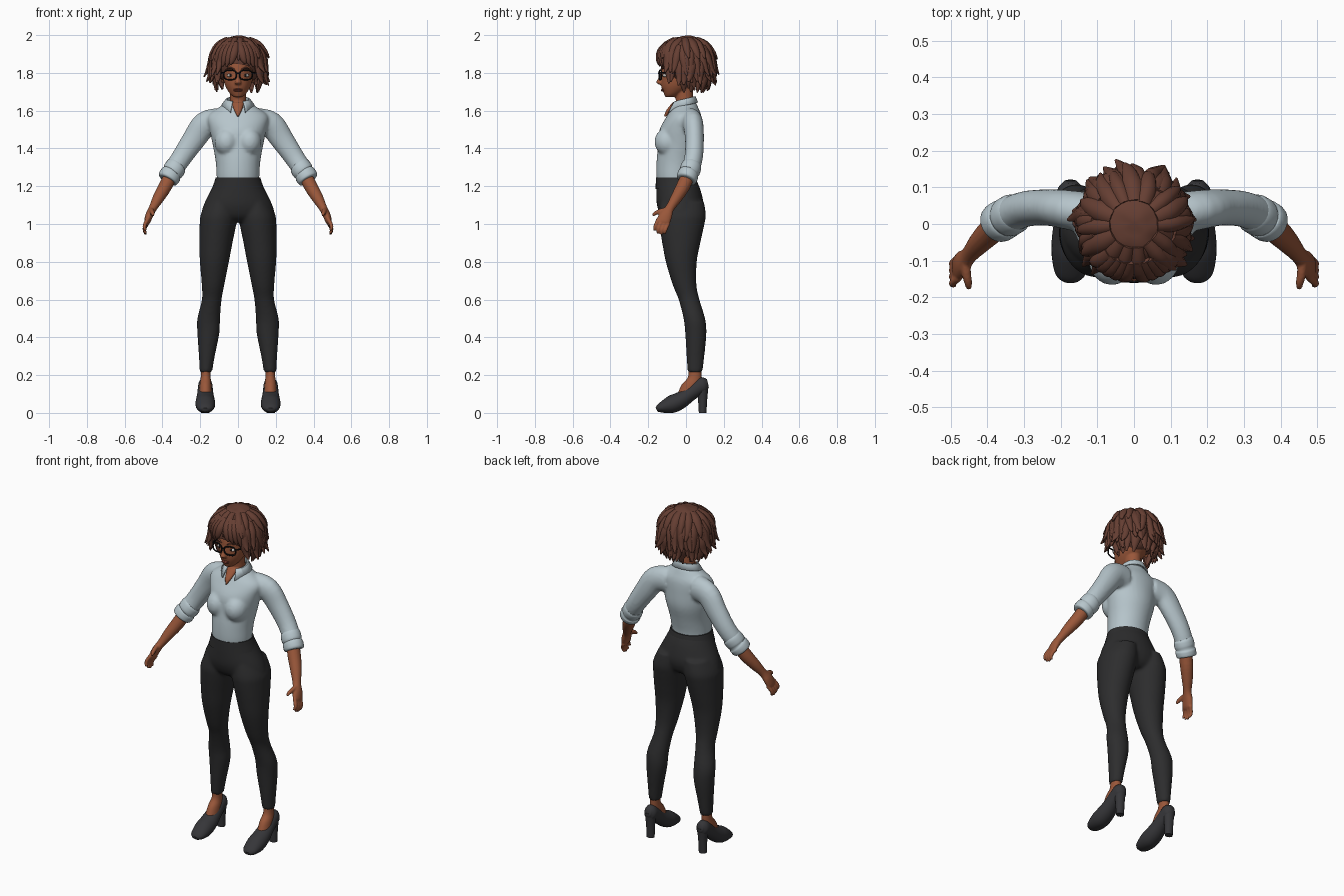
import bpy, bmesh, math, random
from math import sin, cos, pi, radians
from mathutils import Vector, Matrix, noise

random.seed(4)
if "Cube" in bpy.data.objects:
    bpy.data.objects.remove(bpy.data.objects["Cube"])


def material(name, r, g, b):
    m = bpy.data.materials.new(name)
    m.use_nodes = True
    m.diffuse_color = (r, g, b, 1)
    node = m.node_tree.nodes["Principled BSDF"]
    node.inputs["Base Color"].default_value = (r, g, b, 1)
    node.inputs["Roughness"].default_value = 0.8
    return m


SKIN = material("brown skin", .32, .095, .042)
HAIR = material("brown hair", .13, .048, .032)
SHIRT = material("pale blue shirt", .47, .56, .6)
TROUSERS = material("charcoal trousers", .026, .026, .027)
SHOE = material("dark grey leather", .036, .036, .04)
FRAME = material("black frames", .006, .006, .007)
LIP = material("dark lips", .2, .045, .03)
WHITE = material("eye white", .6, .57, .53)

X, Y = Vector((1, 0, 0)), Vector((0, 1, 0))


def resample(stations, k):
    """Catmull-Rom interpolation of the stations."""
    s = [Vector(p) for p in stations]
    out = []
    for i in range(len(s) - 1):
        p0, p1, p2, p3 = s[max(i - 1, 0)], s[i], s[i + 1], s[min(i + 2, len(s) - 1)]
        for j in range(k):
            t = j / k
            out.append(p1 + (p2 - p0) * (t / 2) + (p0 * 2 - p1 * 5 + p2 * 4 - p3) * (t * t / 2)
                       + (p1 * 3 - p0 - p2 * 3 + p3) * (t ** 3 / 2))
    return out + [s[-1]]


def loft(bm, stations, side=1, ref=Y, flat=False, n=20, k=4):
    """Tube of ellipses through stations (x, y, z, a, b); flat keeps the rings level."""
    pts = resample(stations, k)
    centres = [Vector((p[0] * side, p[1], p[2])) for p in pts]
    rings = []
    for i, (c, p) in enumerate(zip(centres, pts)):
        u, v = X, Y
        if not flat:
            t = centres[min(i + 1, len(pts) - 1)] - centres[max(i - 1, 0)]
            u = t.cross(ref).normalized()
            v = u.cross(t).normalized()
        angles = [2 * pi * j / n for j in range(n)]
        rings.append([bm.verts.new(c + u * p[3] * cos(w) + v * p[4] * sin(w)) for w in angles])
    for r, q in zip(rings, rings[1:]):
        for j in range(n):
            bm.faces.new((r[j], r[(j + 1) % n], q[(j + 1) % n], q[j]))
    bm.faces.new(rings[0])
    bm.faces.new(rings[-1])


def ball(bm, centre, radii, side=1, segments=24):
    c = Vector((centre[0] * side, centre[1], centre[2]))
    return bmesh.ops.create_uvsphere(bm, u_segments=segments, v_segments=segments // 2, radius=1,
                                     matrix=Matrix.LocRotScale(c, None, Vector(radii)))["verts"]


def finish(name, bm, mat, voxel=0, repeat=3, thick=0):
    bmesh.ops.recalc_face_normals(bm, faces=bm.faces)
    mesh = bpy.data.meshes.new(name)
    bm.to_mesh(mesh)
    bm.free()
    mesh.materials.append(mat)
    ob = bpy.data.objects.new(name, mesh)
    bpy.context.collection.objects.link(ob)
    bpy.ops.object.select_all(action='DESELECT')
    ob.select_set(True)
    bpy.context.view_layer.objects.active = ob
    bpy.ops.object.shade_smooth_by_angle(angle=radians(50))
    if voxel:
        # Blend the overlapping volumes into one skin
        m = ob.modifiers.new("blend", 'REMESH')
        m.mode, m.voxel_size, m.use_smooth_shade = 'VOXEL', voxel, True
        m = ob.modifiers.new("soften", 'SMOOTH')
        m.factor, m.iterations = 0.5, repeat
    if thick:
        ob.modifiers.new("thickness", 'SOLIDIFY').thickness = thick
    return ob


def wire(name, points, mat, radius, cyclic=False):
    cu = bpy.data.curves.new(name, 'CURVE')
    cu.dimensions, cu.bevel_depth, cu.bevel_resolution = '3D', radius, 1
    sp = cu.splines.new('POLY')
    sp.points.add(len(points) - 1)
    for p, co in zip(sp.points, points):
        p.co = (*co, 1)
    sp.use_cyclic_u = cyclic
    cu.materials.append(mat)
    bpy.context.collection.objects.link(bpy.data.objects.new(name, cu))


SIDES = ((1, "left"), (-1, "right"))

# Trousers: pelvis and two legs blended together
bm = bmesh.new()
loft(bm, [(0, -.05, 1.235, .118, .104), (0, -.04, 1.18, .143, .117), (0, -.03, 1.1, .182, .124),
          (0, -.025, 1.04, .192, .105), (0, -.02, 1.01, .14, .07)], flat=True, n=32)
for s, _ in SIDES:
    loft(bm, [(.085, -.02, 1.12, .08, .115), (.1, -.02, 1.05, .097, .125), (.106, -.022, 1, .097, .12),
              (.117, -.025, .9, .088, .101), (.125, -.025, .8, .077, .082), (.132, -.008, .68, .06, .063),
              (.139, .016, .6, .052, .055), (.155, .044, .5, .06, .057), (.157, .052, .42, .058, .056),
              (.165, .05, .3, .042, .047), (.17, .048, .216, .033, .039)], s, flat=True, n=28)
finish("trousers", bm, TROUSERS, .009)

# Waistband
bm = bmesh.new()
loft(bm, [(0, -.046, 1.185, .139, .115), (0, -.05, 1.22, .126, .11), (0, -.053, 1.247, .118, .106)],
     flat=True, n=40)
finish("waistband", bm, TROUSERS)

# Shirt: torso, bust and sleeves blended together
bm = bmesh.new()
loft(bm, [(0, -.05, 1.19, .108, .098), (0, -.055, 1.25, .113, .102), (0, -.046, 1.33, .118, .11),
          (0, -.03, 1.42, .134, .117), (0, -.026, 1.5, .15, .114), (0, -.01, 1.57, .16, .092),
          (0, -.005, 1.615, .105, .07), (0, -.003, 1.645, .062, .056)], flat=True, n=36)
for s, _ in SIDES:
    ball(bm, (.06, -.095, 1.435), (.065, .072, .075), s)
    loft(bm, [(.1, .025, 1.54, .075, .058), (.175, .038, 1.525, .07, .054), (.235, .045, 1.445, .062, .05),
              (.3, .04, 1.35, .054, .049), (.35, .018, 1.275, .051, .049)], s)
finish("shirt", bm, SHIRT, .009, 4)

# Rolled cuffs
for s, label in SIDES:
    bm = bmesh.new()
    loft(bm, [(.32, .033, 1.315, .05, .048), (.328, .029, 1.305, .056, .054), (.342, .02, 1.282, .057, .055),
              (.35, .016, 1.27, .053, .051), (.356, .012, 1.262, .058, .056), (.371, .002, 1.238, .056, .054),
              (.374, 0, 1.233, .045, .044)], s, k=3)
    finish(label + "_cuff", bm, SHIRT)

# Collar: folded strip that drops into two points at the front
bm = bmesh.new()
gap, count = radians(28), 40
rows = []
for i in range(count + 1):
    w = gap + (2 * pi - 2 * gap) * i / count
    f = cos(w)
    drop = max(0, f) ** 4
    rows.append([bm.verts.new((rx * sin(w), -.01 - ry * f - out * drop, z - .014 * f - dip * drop))
                 for rx, ry, z, out, dip in ((.056, .054, 1.625, 0, 0), (.056, .055, 1.662, 0, 0),
                                             (.064, .061, 1.662, .003, .006), (.088, .074, 1.63, .03, .042))])
for r, q in zip(rows, rows[1:]):
    for j in range(3):
        bm.faces.new((r[j], r[j + 1], q[j + 1], q[j]))
finish("collar", bm, SHIRT, thick=.008)

# Forearms and hands
for s, label in SIDES:
    bm = bmesh.new()
    loft(bm, [(.345, .02, 1.28, .036, .036), (.385, -.015, 1.2, .036, .037), (.42, -.05, 1.14, .031, .031),
              (.45, -.085, 1.085, .022, .024), (.468, -.105, 1.05, .021, .034), (.48, -.12, 1.015, .017, .036),
              (.484, -.124, 1, .011, .028)], s, n=16)
    for i in range(4):
        y, z = -.146 + .018 * i, 1.025 - .006 * i
        reach = .9 if i in (0, 3) else 1.05
        loft(bm, [(.478, y, z, .011, .011), (.492, y - .012, z - .028 * reach, .0105, .0105),
                  (.495, y - .018, z - .048 * reach, .0095, .0095),
                  (.488, y - .022, z - .066 * reach, .006, .006)], s, n=10)
    loft(bm, [(.46, -.1, 1.075, .015, .015), (.457, -.135, 1.068, .013, .013), (.452, -.16, 1.058, .011, .011),
              (.45, -.176, 1.045, .007, .007)], s, ref=X, n=10)
    finish(label + "_arm", bm, SKIN, .0045, 2)

# Feet and heeled shoes
for s, label in SIDES:
    bm = bmesh.new()
    loft(bm, [(.17, .047, .25, .026, .033), (.171, .046, .19, .026, .035), (.172, .028, .15, .031, .05),
              (.172, .005, .1, .034, .05)], s, flat=True)
    finish(label + "_foot", bm, SKIN)
    bm = bmesh.new()
    loft(bm, [(.173, -.155, .016, .012, .022), (.173, -.135, .026, .026, .042), (.173, -.08, .044, .046, .052),
              (.173, -.03, .066, .045, .05), (.173, .02, .1, .039, .043), (.173, .065, .134, .042, .039),
              (.173, .095, .15, .042, .035), (.173, .116, .156, .022, .018)], s, ref=X, n=24)
    for v in bm.verts:
        v.co.z = max(v.co.z, 0)
    loft(bm, [(.173, .088, .15, .034, .032), (.173, .088, .08, .026, .025), (.173, .088, 0, .023, .02)],
         s, flat=True, n=16)
    finish(label + "_shoe", bm, SHOE)

# Head with neck, nose and ears
bm = bmesh.new()
loft(bm, [(0, -.085, 1.672, .022, .024), (0, -.07, 1.69, .043, .047), (0, -.045, 1.73, .067, .086),
          (0, -.02, 1.78, .081, .113), (0, -.005, 1.84, .088, .125), (0, 0, 1.9, .083, .115),
          (0, 0, 1.95, .055, .08)], flat=True, n=32)
loft(bm, [(0, -.005, 1.58, .055, .055), (0, -.008, 1.65, .044, .046), (0, -.015, 1.75, .046, .052)], flat=True)
loft(bm, [(0, -.112, 1.565, .003, .006), (0, -.09, 1.6, .02, .016), (0, -.04, 1.645, .036, .03)], flat=True)
loft(bm, [(0, -.127, 1.8, .008, .008), (0, -.136, 1.77, .01, .012), (0, -.14, 1.75, .018, .018),
          (0, -.132, 1.738, .014, .01)], flat=True, n=12)
for s, _ in SIDES:
    ball(bm, (.082, .005, 1.775), (.01, .02, .03), s, 12)
finish("head", bm, SKIN, .005, 2)

# Mouth
bm = bmesh.new()
for z, height in ((1.713, .004), (1.706, .005)):
    ball(bm, (0, -.121, z), (.024, .012, height), segments=16)
finish("lips", bm, LIP)

# Eyes, brows and glasses
for s, label in SIDES:
    bm = bmesh.new()
    ball(bm, (.04, -.11, 1.787), (.019, .014, .009), s, 16)
    finish(label + "_eye", bm, WHITE)
    bm = bmesh.new()
    ball(bm, (.04, -.117, 1.787), (.008, .009, .008), s, 12)
    finish(label + "_iris", bm, FRAME)
    bm = bmesh.new()
    loft(bm, [(.016, -.126, 1.818, .003, .004), (.04, -.12, 1.826, .005, .006), (.064, -.102, 1.82, .002, .004)],
         s, n=8)
    finish(label + "_brow", bm, HAIR)
    rim = []
    for i in range(28):
        w = 2 * pi * i / 28
        cx, cz = [math.copysign(abs(c) ** .7, c) for c in (cos(w), sin(w))]
        rim.append((s * (.042 + .033 * cx), -.142 + .012 * (cx + 1) / 2, 1.789 + .025 * cz))
    wire(label + "_rim", rim, FRAME, .0042, True)
    wire(label + "_temple", [(s * .075, -.13, 1.8), (s * .089, -.1, 1.8), (s * .091, 0, 1.795)], FRAME, .004)
wire("bridge", [(-.01, -.143, 1.796), (0, -.146, 1.799), (.01, -.143, 1.796)], FRAME, .004)

# Hair cap, trimmed clear of the face
bm = bmesh.new()
for v in ball(bm, (0, .002, 1.866), (.138, .142, .132), segments=48):
    lump = noise.noise(v.co * 22) * .007
    v.co += (v.co - Vector((0, 0, 1.88))).normalized() * (lump - .001)
bmesh.ops.bisect_plane(bm, geom=bm.verts[:] + bm.edges[:] + bm.faces[:], plane_co=(0, -.14, 1.85),
                       plane_no=(0, -.68, -.73), clear_outer=True)
finish("hair_cap", bm, HAIR)


# Hair locks: rows of tapered curls hanging round the cap, angle 0 facing forward
def lock(bm, angle, path, twist, width):
    pts = []
    for i, (r, z) in enumerate(path):
        w = angle + twist * i
        size = (1, 1.1, .8, .2)[i]
        pts.append((r * sin(w), -r * cos(w), z, .016 * size, width * size))
    loft(bm, pts, ref=Vector((cos(angle), sin(angle), 0)), n=8, k=3)


ROWS = (("upper_locks", 15, 0, ((.06, 1.975), (.105, 1.95), (.138, 1.905), (.15, 1.87))),
        ("middle_locks", 24, 38, ((.105, 1.94), (.137, 1.89), (.15, 1.83), (.163, 1.79))),
        ("side_locks", 24, 44, ((.125, 1.88), (.142, 1.83), (.142, 1.78), (.152, 1.745))),
        ("nape_locks", 22, 68, ((.12, 1.83), (.122, 1.79), (.115, 1.745), (.105, 1.705))))
for name, count, face, path in ROWS:
    bm = bmesh.new()
    for i in range(count):
        spread = 2 * pi - 2 * radians(face)
        angle = radians(face) + spread * (i + .5) / count + random.uniform(-.07, .07)
        flick, fall = random.uniform(-.006, .02), random.uniform(-.014, .014)
        shaped = [(r + flick * (j / 3) ** 2, z + fall * j / 3) for j, (r, z) in enumerate(path)]
        lock(bm, angle, shaped, random.uniform(-.08, .08), random.uniform(.018, .025))
    finish(name, bm, HAIR)

# Fringe swept to both sides of a parting
bm = bmesh.new()
for s, _ in SIDES:
    for i in range(5):
        angle = s * (.09 + .15 * i)
        low = 1.842 - .008 * i + random.uniform(-.008, .008)
        lock(bm, angle, [(.1, 1.955), (.138, 1.915), (.15, 1.87), (.152, low)], s * .06, .021)
finish("fringe", bm, HAIR)
